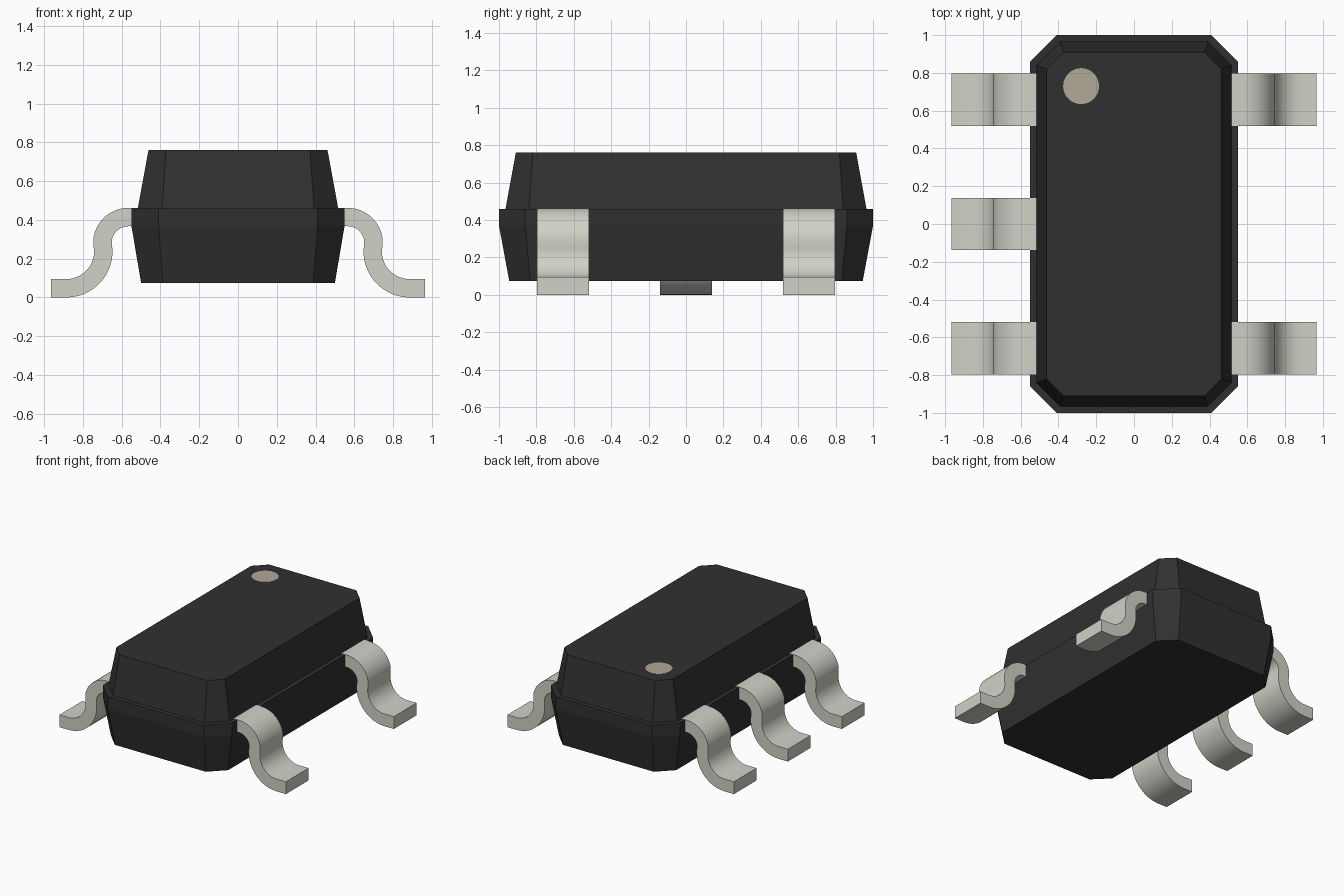
import bpy
import bmesh
import math

if "Cube" in bpy.data.objects:
    bpy.data.objects.remove(bpy.data.objects["Cube"], do_unlink=True)


def make_material(name, rgb):
    mat = bpy.data.materials.new(name)
    mat.use_nodes = True
    mat.diffuse_color = (*rgb, 1)
    mat.node_tree.nodes["Principled BSDF"].inputs["Base Color"].default_value = (*rgb, 1)
    return mat


BLACK = make_material("black plastic", (0.03, 0.03, 0.03))
METAL = make_material("grey metal", (0.645, 0.638, 0.572))
MARK = make_material("light brown mark", (0.435, 0.398, 0.316))


def finish(name, bm, mat):
    """Turn a bmesh into a named, coloured object."""
    bmesh.ops.recalc_face_normals(bm, faces=bm.faces)
    mesh = bpy.data.meshes.new(name)
    bm.to_mesh(mesh)
    bm.free()
    mesh.materials.append(mat)
    obj = bpy.data.objects.new(name, mesh)
    bpy.context.collection.objects.link(obj)
    return obj


def loft(bm, rings):
    """Bridge closed rings of points and cap both ends."""
    loops = [[bm.verts.new(p) for p in ring] for ring in rings]
    n = len(loops[0])
    for a, b in zip(loops, loops[1:]):
        for i in range(n):
            j = (i + 1) % n
            bm.faces.new((a[i], a[j], b[j], b[i]))
    bm.faces.new(loops[0][::-1])
    bm.faces.new(loops[-1])


def octagon(hx, hy, cut, z):
    """Rectangle with cut corners."""
    return [(hx, cut - hy, z), (hx, hy - cut, z), (hx - cut, hy, z), (cut - hx, hy, z),
            (-hx, hy - cut, z), (-hx, cut - hy, z), (cut - hx, -hy, z), (hx - cut, -hy, z)]


# Moulded body: tapered base, straight band, ledge, tapered lid
bm = bmesh.new()
loft(bm, [octagon(0.50, 0.945, 0.112, 0.075),
          octagon(0.55, 1.0, 0.14, 0.37),
          octagon(0.55, 1.0, 0.14, 0.46),
          octagon(0.517, 0.965, 0.125, 0.46),
          octagon(0.462, 0.91, 0.09, 0.76)])
finish("body", bm, BLACK)

# Pin one mark on the lid
bm = bmesh.new()
bmesh.ops.create_cone(bm, cap_ends=True, segments=48, radius1=0.095, radius2=0.095, depth=0.004)
mark = finish("pin_one_mark", bm, MARK)
mark.location = (-0.28, 0.73, 0.76)


def arc(cx, cz, r, start, end, steps=14):
    angles = [math.radians(start + (end - start) * i / steps) for i in range(steps + 1)]
    return [(cx + r * math.cos(a), cz + r * math.sin(a)) for a in angles]


# Gull-wing lead: S-shaped profile extruded across its width
THICK, WIDTH = 0.095, 0.277
H = THICK / 2


def make_lead(name, side, y):
    upper = ([(0.49, 0.463)] + arc(0.565, 0.28, 0.135 + H, 90, 10)
             + arc(0.885, 0.2375, 0.19 - H, 170, 270) + [(0.965, THICK)])
    lower = ([(0.49, 0.463 - THICK)] + arc(0.565, 0.28, 0.135 - H, 90, 10)
             + arc(0.885, 0.2375, 0.19 + H, 170, 270) + [(0.965, 0.0)])
    bm = bmesh.new()
    rings = []
    for (ux, uz), (lx, lz) in zip(upper, lower):
        rings.append([(side * ux, y - WIDTH / 2, uz), (side * ux, y + WIDTH / 2, uz),
                      (side * lx, y + WIDTH / 2, lz), (side * lx, y - WIDTH / 2, lz)])
    loft(bm, rings)
    obj = finish(name, bm, METAL)
    bpy.ops.object.select_all(action='DESELECT')
    obj.select_set(True)
    bpy.context.view_layer.objects.active = obj
    bpy.ops.object.shade_smooth_by_angle(angle=math.radians(30))


# Two leads on the left, three on the right
for label, y in (("front", -0.657), ("middle", 0.0), ("back", 0.657)):
    make_lead("right_" + label + "_lead", -1, y)
    if label != "middle":
        make_lead("left_" + label + "_lead", 1, y)
